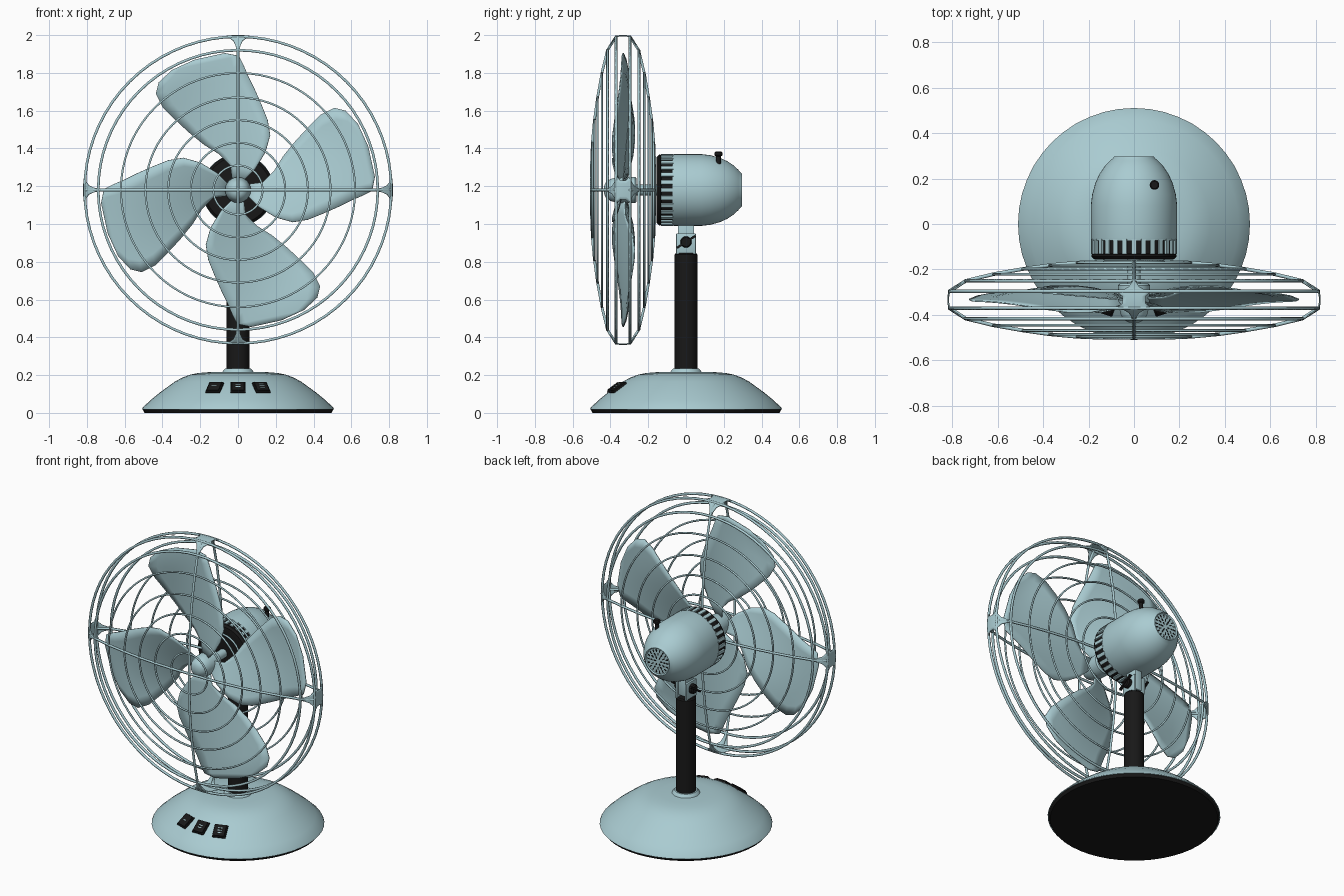
import bpy, bmesh, math
from mathutils import Matrix, Vector

old = bpy.data.objects.get("Cube")
if old:
    bpy.data.objects.remove(old, do_unlink=True)


def material(name, col, rough):
    m = bpy.data.materials.new(name)
    m.use_nodes = True
    m.diffuse_color = (*col, 1)
    b = m.node_tree.nodes["Principled BSDF"]
    b.inputs["Base Color"].default_value = (*col, 1)
    b.inputs["Roughness"].default_value = rough
    return m


BLUE = material("pale_blue", (0.40, 0.60, 0.64), 0.5)
BLACK = material("black", (0.009, 0.009, 0.009), 0.6)
CZ, CY = 1.18, -0.333          # centre of the fan head
parts = []


def finish(bm, name, mat, loc=(0, 0, 0), recalc=True):
    if recalc:
        bmesh.ops.recalc_face_normals(bm, faces=bm.faces)
    me = bpy.data.meshes.new(name)
    bm.to_mesh(me)
    bm.free()
    me.materials.append(mat)
    ob = bpy.data.objects.new(name, me)
    ob.location = loc
    bpy.context.collection.objects.link(ob)
    parts.append(ob)
    return ob


def lathe(name, profile, mat, loc=(0, 0, 0), axis="z", steps=48):
    """Revolve (radius, height) pairs around the z, y or x axis."""
    bm = bmesh.new()
    place = {"z": lambda r, h: (r, 0, h), "y": lambda r, h: (r, h, 0),
             "x": lambda r, h: (h, r, 0)}[axis]
    vs = [bm.verts.new(place(r, h)) for r, h in profile]
    es = [bm.edges.new(p) for p in zip(vs, vs[1:])]
    ax = {"z": (0, 0, 1), "y": (0, 1, 0), "x": (1, 0, 0)}[axis]
    bmesh.ops.spin(bm, geom=vs + es, cent=(0, 0, 0), axis=ax,
                   angle=2 * math.pi, steps=steps)
    bmesh.ops.remove_doubles(bm, verts=bm.verts, dist=1e-5)
    return finish(bm, name, mat, loc)


def boxes(name, items, mat, bevel=0):
    """One mesh of several boxes, each given as (matrix, size)."""
    bm = bmesh.new()
    for mtx, size in items:
        bmesh.ops.create_cube(bm, size=1, matrix=mtx @ Matrix.Diagonal((*size, 1)))
    if bevel:
        bmesh.ops.bevel(bm, geom=bm.edges[:], offset=bevel, segments=2,
                        affect="EDGES", profile=0.5)
    return finish(bm, name, mat)


def wire(name, points, radius, cyclic=False):
    cu = bpy.data.curves.new(name, "CURVE")
    cu.dimensions = "3D"
    cu.bevel_depth, cu.bevel_resolution = radius, 1
    sp = cu.splines.new("POLY")
    sp.points.add(len(points) - 1)
    for p, co in zip(sp.points, points):
        p.co = (*co, 1)
    sp.use_cyclic_u = cyclic
    sp.use_smooth = True
    cu.materials.append(BLUE)
    ob = bpy.data.objects.new(name, cu)
    ob.location = (0, CY, CZ)
    bpy.context.collection.objects.link(ob)


def rot_y(a):
    return Matrix.Rotation(a, 4, "Y")


# Base: black foot, domed cover, collar
lathe("base_foot", [(0, 0), (0.495, 0), (0.505, 0.02), (0, 0.02)], BLACK)
lathe("base_cover", [(0, 0.018), (0.51, 0.018), (0.505, 0.028), (0.46, 0.07),
                     (0.415, 0.107), (0.335, 0.165), (0.295, 0.187), (0.255, 0.202),
                     (0.21, 0.211), (0.15, 0.216), (0, 0.217)], BLUE)
lathe("base_collar", [(0, 0.21), (0.085, 0.21), (0.08, 0.222), (0.068, 0.235),
                      (0, 0.235)], BLUE)

# Switches set into the front slope of the base
rims, keys, marks = [], [], []
for i, x in enumerate((-0.125, 0, 0.125)):
    m = (Matrix.Rotation(math.asin(x / 0.385), 4, "Z")
         @ Matrix.Translation((0, -0.381, 0.133)) @ Matrix.Rotation(math.radians(37), 4, "X"))
    rims.append((m, (0.082, 0.088, 0.014)))
    keys.append((m @ Matrix.Translation((0, 0, 0.005)), (0.068, 0.074, 0.016)))
    for k in range(i + 1):
        marks.append((m @ Matrix.Translation((0, (k - i / 2) * 0.016, 0.0135)),
                      (0.026, 0.005, 0.002)))
boxes("switch_rims", rims, BLACK, 0.005)
boxes("switch_keys", keys, BLACK, 0.004)
boxes("switch_marks", marks, BLUE)

# Pole and tilting joint
lathe("pole", [(0, 0.23), (0.06, 0.23), (0.06, 0.838), (0.054, 0.846), (0, 0.846)], BLACK, steps=32)
cheek = [(Matrix.Translation((s * 0.034, 0, 0.895)), (0.014, 0.105, 0.11)) for s in (-1, 1)]
boxes("joint_cheeks", cheek, BLUE, 0.004)
boxes("joint_tongue", [(Matrix.Translation((0, 0, 0.935)), (0.05, 0.085, 0.15))], BLUE, 0.004)
for side, s in (("left", 1), ("right", -1)):
    lathe(side + "_joint_bolt", [(0, 0), (0.03, 0), (0.03, s * 0.02), (0.024, s * 0.028),
                                 (0, s * 0.028)], BLACK, (s * 0.04, 0, 0.905), "x", 20)
boxes("joint_wings", [(Matrix.Translation((s * 0.066, 0, 0.905))
                       @ Matrix.Rotation(math.radians(33), 4, "X"), (0.014, 0.115, 0.012))
                      for s in (-1, 1)], BLACK)

# Motor housing along the y axis
lathe("motor_body", [(0, -0.072), (0.188, -0.072), (0.19, -0.06), (0.19, 0.08), (0.184, 0.13),
                     (0.17, 0.18), (0.152, 0.22), (0.128, 0.255), (0.106, 0.278), (0.092, 0.29),
                     (0.088, 0.296), (0.082, 0.288), (0, 0.288)], BLUE, (0, 0, CZ), "y")
lathe("motor_vent_core", [(0, -0.15), (0.15, -0.156), (0.175, -0.155), (0.187, -0.143),
                          (0.187, -0.135), (0.182, -0.13), (0.182, -0.065), (0, -0.065)],
      BLACK, (0, 0, CZ), "y")
N = 28
boxes("motor_vent_ribs", [(Matrix.Translation((0, -0.1, CZ)) @ rot_y(2 * math.pi * i / N)
                           @ Matrix.Translation((0.181, 0, 0)), (0.018, 0.066, 0.021))
                          for i in range(N)], BLUE)
boxes("rear_vent_slots", [(Matrix.Translation((0, 0.288, CZ)) @ rot_y(2 * math.pi * i / n)
                           @ Matrix.Translation((r, 0, 0)), (0.016, 0.004, 0.007))
                          for r, n in ((0.024, 6), (0.046, 12), (0.068, 18))
                          for i in range(n)], BLACK)
lathe("swing_knob", [(0, -0.05), (0.012, -0.05), (0.012, 0.005), (0.021, 0.012),
                     (0.021, 0.026), (0.016, 0.031), (0, 0.031)], BLACK, (0.09, 0.172, 1.352), steps=20)

# Shaft and hub
lathe("shaft", [(0, -0.32), (0.028, -0.32), (0.028, -0.14), (0, -0.14)], BLUE, (0, 0, CZ), "y", 20)
lathe("hub", [(0, -0.435), (0.025, -0.432), (0.045, -0.422), (0.058, -0.4), (0.068, -0.36),
              (0.07, -0.27), (0.062, -0.262), (0, -0.262)], BLUE, (0, 0, CZ), "y", 32)

# Blades: paired trailing and leading edge points, twisted more near the hub
EDGES = [((-.03, .05), (.03, .05)), ((-.04, .13), (.09, .11)), ((-.10, .19), (.145, .20)),
         ((-.18, .24), (.17, .29)), ((-.26, .305), (.157, .37)), ((-.33, .37), (.125, .45)),
         ((-.40, .44), (.09, .53)), ((-.435, .51), (.055, .60)), ((-.42, .57), (.03, .66)),
         ((-.35, .635), (.005, .71)), ((-.23, .69), (-.07, .725))]
for i in range(4):
    bm = bmesh.new()
    rows = []
    for a, b in EDGES:
        row = []
        for k in range(9):
            p = Vector(a).lerp(Vector(b), k / 8)
            twist = max(0.09, 0.5 - 0.62 * p.length)
            co = Vector((p.x, -0.005 - p.x * twist, p.y))
            row.append(bm.verts.new(rot_y(i * math.pi / 2) @ co))
        rows.append(row)
    for r0, r1 in zip(rows, rows[1:]):
        for k in range(8):
            bm.faces.new((r0[k], r0[k + 1], r1[k + 1], r1[k]))
    ob = finish(bm, f"blade_{i + 1}", BLUE, (0, CY, CZ))
    sol = ob.modifiers.new("thickness", "SOLIDIFY")
    sol.thickness, sol.offset = 0.006, 0

# Guard: rings and spokes mirrored front and back
GUARD = [(0.13, 0.168), (0.25, 0.163), (0.37, 0.152), (0.49, 0.135),
         (0.62, 0.112), (0.74, 0.083), (0.812, 0.037)]
for side, s in (("front", -1), ("back", 1)):
    for n, (r, d) in enumerate(GUARD):
        seg = 72
        pts = [(r * math.cos(2 * math.pi * j / seg), s * d, r * math.sin(2 * math.pi * j / seg))
               for j in range(seg)]
        wire(f"{side}_ring_{n + 1}", pts, 0.008 if r > 0.7 else 0.006, True)
    start = [(0, 0.168)] if s < 0 else []
    for i in range(4):
        pts = [rot_y(i * math.pi / 2) @ Vector((0, s * d, r)) for r, d in start + GUARD]
        wire(f"{side}_spoke_{i + 1}", pts, 0.008)

# Flared clips joining the guard halves at the rim
CLIP = [(0.725, -0.088, .008), (0.762, -0.072, .012), (0.79, -0.055, .024), (0.806, -0.043, .045),
        (0.815, -0.034, .075), (0.817, -0.015, .05), (0.817, 0.015, .05), (0.815, 0.034, .075),
        (0.806, 0.043, .045), (0.79, 0.055, .024), (0.762, 0.072, .012), (0.725, 0.088, .008)]
for i in range(4):
    bm = bmesh.new()
    rows = []
    for r, d, w in CLIP:
        angles = [i * math.pi / 2 + w / r * (k / 3 - 1) for k in range(7)]
        rows.append([bm.verts.new((r * math.sin(t), d, r * math.cos(t))) for t in angles])
    for r0, r1 in zip(rows, rows[1:]):
        for k in range(6):
            bm.faces.new((r0[k], r0[k + 1], r1[k + 1], r1[k]))
    ob = finish(bm, f"rim_clip_{i + 1}", BLUE, (0, CY, CZ))
    sol = ob.modifiers.new("thickness", "SOLIDIFY")
    sol.thickness, sol.offset = 0.006, 0

# Smooth shading with sharp edges kept
bpy.ops.object.select_all(action="DESELECT")
for ob in parts:
    ob.select_set(True)
bpy.context.view_layer.objects.active = parts[0]
bpy.ops.object.shade_smooth_by_angle(angle=math.radians(35))
